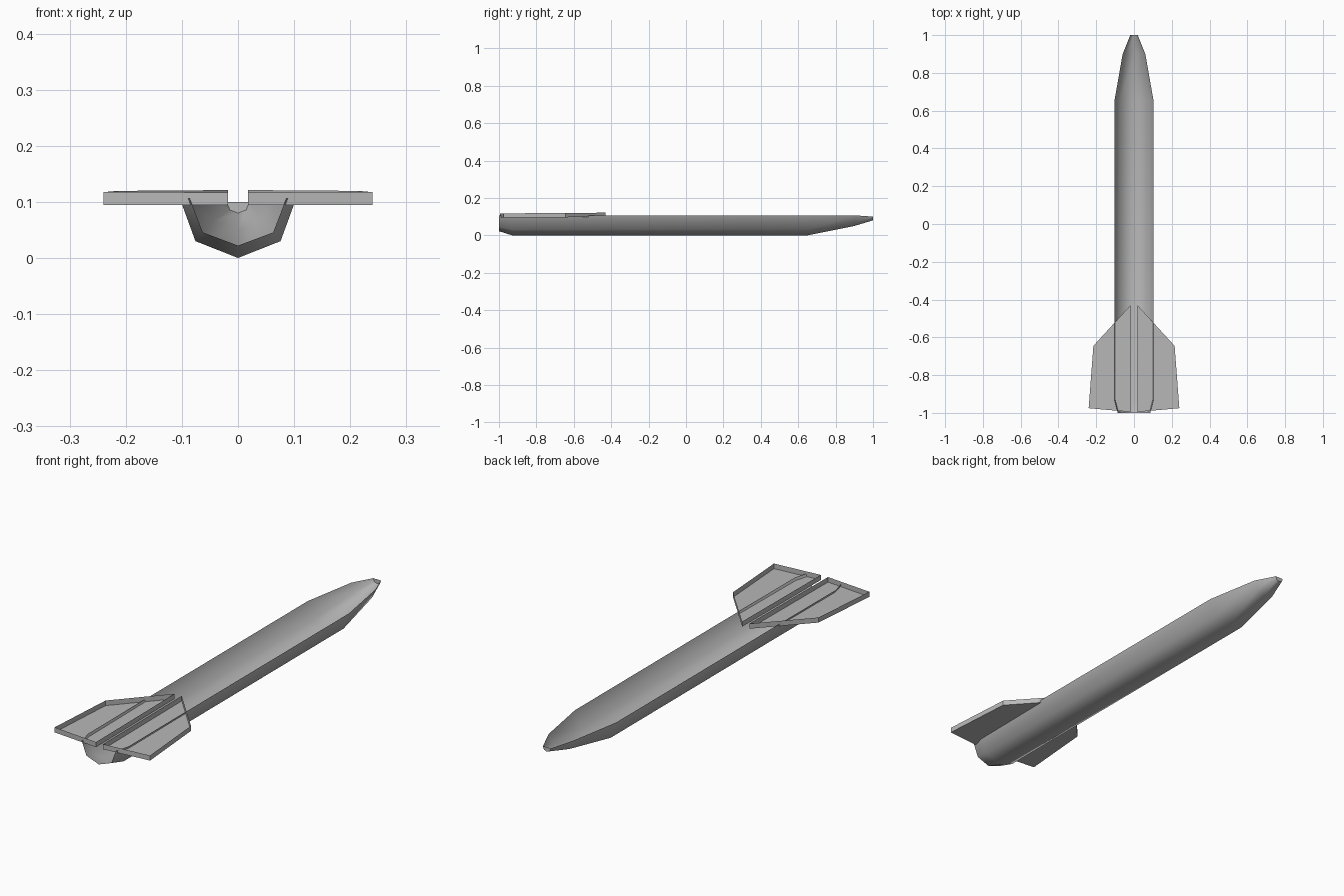
import bpy
import bmesh

cube = bpy.data.objects.get("Cube")
if cube:
    bpy.data.objects.remove(cube, do_unlink=True)

# One plain grey for the whole model
grey = bpy.data.materials.new("light grey")
grey.use_nodes = True
colour = (0.48, 0.48, 0.48, 1)
grey.diffuse_color = colour
grey.node_tree.nodes["Principled BSDF"].inputs["Base Color"].default_value = colour


def finish(bm, name, smooth):
    mesh = bpy.data.meshes.new(name)
    bmesh.ops.recalc_face_normals(bm, faces=bm.faces)
    for face in bm.faces:
        face.smooth = smooth and len(face.verts) == 4
    bm.to_mesh(mesh)
    bm.free()
    mesh.materials.append(grey)
    obj = bpy.data.objects.new(name, mesh)
    bpy.context.collection.objects.link(obj)
    return obj


# Open trough hull: y, half width, keel height, rim height
stations = [
    (-1.0, 0.086, 0.022, 0.106),
    (-0.93, 0.104, 0.0, 0.107),
    (0.65, 0.104, 0.0, 0.107),
    (0.9, 0.06, 0.05, 0.107),
    (1.0, 0.02, 0.08, 0.1),
]
# Half-hexagon section: fraction of half width, fraction of height
section = [(-1, 1), (-0.73, 0.28), (0, 0), (0.73, 0.28), (1, 1)]

bm = bmesh.new()
rings = []
for y, half, keel, rim in stations:
    rings.append([bm.verts.new((u * half, y, keel + v * (rim - keel)))
                  for u, v in section])
for a, b in zip(rings, rings[1:]):
    for i in range(len(section) - 1):
        bm.faces.new((a[i], a[i + 1], b[i + 1], b[i]))
# Blunt nose end
bm.faces.new(rings[-1])
finish(bm, "hull", True)

# Tail fins: shallow open trays, rising slightly towards the nose
outline = [(0.018, -0.43), (0.215, -0.645), (0.24, -0.975), (0.018, -0.995)]
for side, name in ((1, "left_fin"), (-1, "right_fin")):
    bm = bmesh.new()
    floor, top = [], []
    for x, y in outline:
        z = 0.094 + 0.007 * (y + 1)
        floor.append(bm.verts.new((side * x, y, z)))
        top.append(bm.verts.new((side * x, y, z + 0.023)))
    bm.faces.new(floor)
    for i in range(len(outline)):
        j = (i + 1) % len(outline)
        bm.faces.new((floor[i], floor[j], top[j], top[i]))
    finish(bm, name, False)
